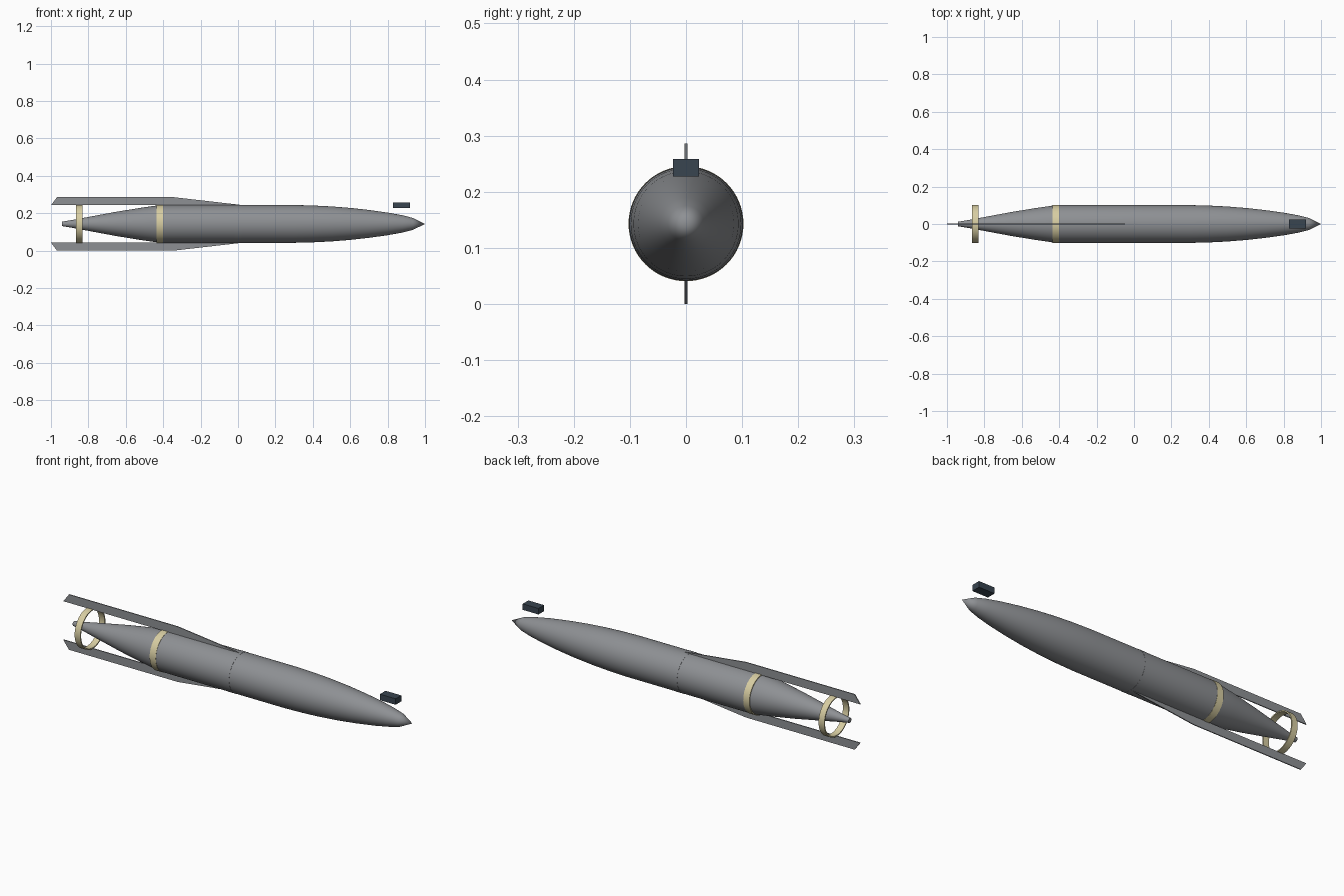
import bpy, bmesh, math

if "Cube" in bpy.data.objects:
    bpy.data.objects.remove(bpy.data.objects["Cube"])

AXIS = 0.143   # height of the body centreline
SEG = 64


def material(name, rgb):
    m = bpy.data.materials.new(name)
    m.diffuse_color = (*rgb, 1)
    m.use_nodes = True
    m.node_tree.nodes["Principled BSDF"].inputs["Base Color"].default_value = m.diffuse_color
    return m


GREY = material("hull grey", (0.27, 0.28, 0.295))
CREAM = material("band cream", (0.68, 0.61, 0.36))
DARK = material("dark slate", (0.04, 0.058, 0.08))


def finish(name, bm, mat, smooth=True):
    bmesh.ops.remove_doubles(bm, verts=bm.verts, dist=1e-6)
    bmesh.ops.recalc_face_normals(bm, faces=bm.faces)
    me = bpy.data.meshes.new(name)
    bm.to_mesh(me)
    bm.free()
    me.materials.append(mat)
    ob = bpy.data.objects.new(name, me)
    bpy.context.collection.objects.link(ob)
    if smooth:
        bpy.ops.object.select_all(action='DESELECT')
        ob.select_set(True)
        bpy.context.view_layer.objects.active = ob
        bpy.ops.object.shade_smooth_by_angle(angle=math.radians(30))
    return ob


def lathe(name, profile, mat, closed=False):
    """Revolve (x, radius) points about the body centreline."""
    bm = bmesh.new()
    verts = [bm.verts.new((x, 0, AXIS + r)) for x, r in profile]
    pairs = list(zip(verts, verts[1:]))
    if closed:
        pairs.append((verts[-1], verts[0]))
    edges = [bm.edges.new(p) for p in pairs]
    bmesh.ops.spin(bm, geom=verts + edges, cent=(0, 0, AXIS), axis=(1, 0, 0),
                   angle=math.tau, steps=SEG)
    return finish(name, bm, mat)


def band(name, x0, x1, r_in, r_out, mat):
    return lathe(name, [(x0, r_in), (x0, r_out), (x1, r_out), (x1, r_in)], mat, True)


# Hull: tapered tail, straight middle and rounded nose with a conical tip
lathe("hull", [(-0.94, 0), (-0.94, 0.012), (-0.88, 0.022), (-0.78, 0.041),
               (-0.65, 0.065), (-0.52, 0.086), (-0.43, 0.099), (-0.40, 0.101),
               (0.0, 0.101), (0.30, 0.101), (0.40, 0.0985), (0.50, 0.0935),
               (0.60, 0.0855), (0.70, 0.0745), (0.80, 0.0605), (0.88, 0.046),
               (0.935, 0.032), (1.0, 0)], GREY)

# Bands around the hull and the open tail ring
band("middle_collar", -0.02, 0.02, 0.095, 0.1018, GREY)
band("rear_band", -0.435, -0.40, 0.090, 0.1025, CREAM)
band("tail_ring", -0.865, -0.832, 0.0965, 0.1025, CREAM)

# Long thin fins above and below
FIN = [(-1.0, 0.1), (-0.968, 0.143), (-0.345, 0.143), (0.03, 0.1)]
for name, side in (("upper_fin", 1), ("lower_fin", -1)):
    bm = bmesh.new()
    face = bm.faces.new([bm.verts.new((x, -0.0025, AXIS + side * h)) for x, h in FIN])
    ext = bmesh.ops.extrude_face_region(bm, geom=[face])["geom"]
    bmesh.ops.translate(bm, vec=(0, 0.005, 0),
                        verts=[v for v in ext if isinstance(v, bmesh.types.BMVert)])
    finish(name, bm, GREY, False)

# Small block floating above the nose
bm = bmesh.new()
bmesh.ops.create_cube(bm, size=1)
for v in bm.verts:
    v.co = (0.875 + v.co.x * 0.09, v.co.y * 0.046, 0.243 + v.co.z * 0.031)
finish("nose_block", bm, DARK, False)
